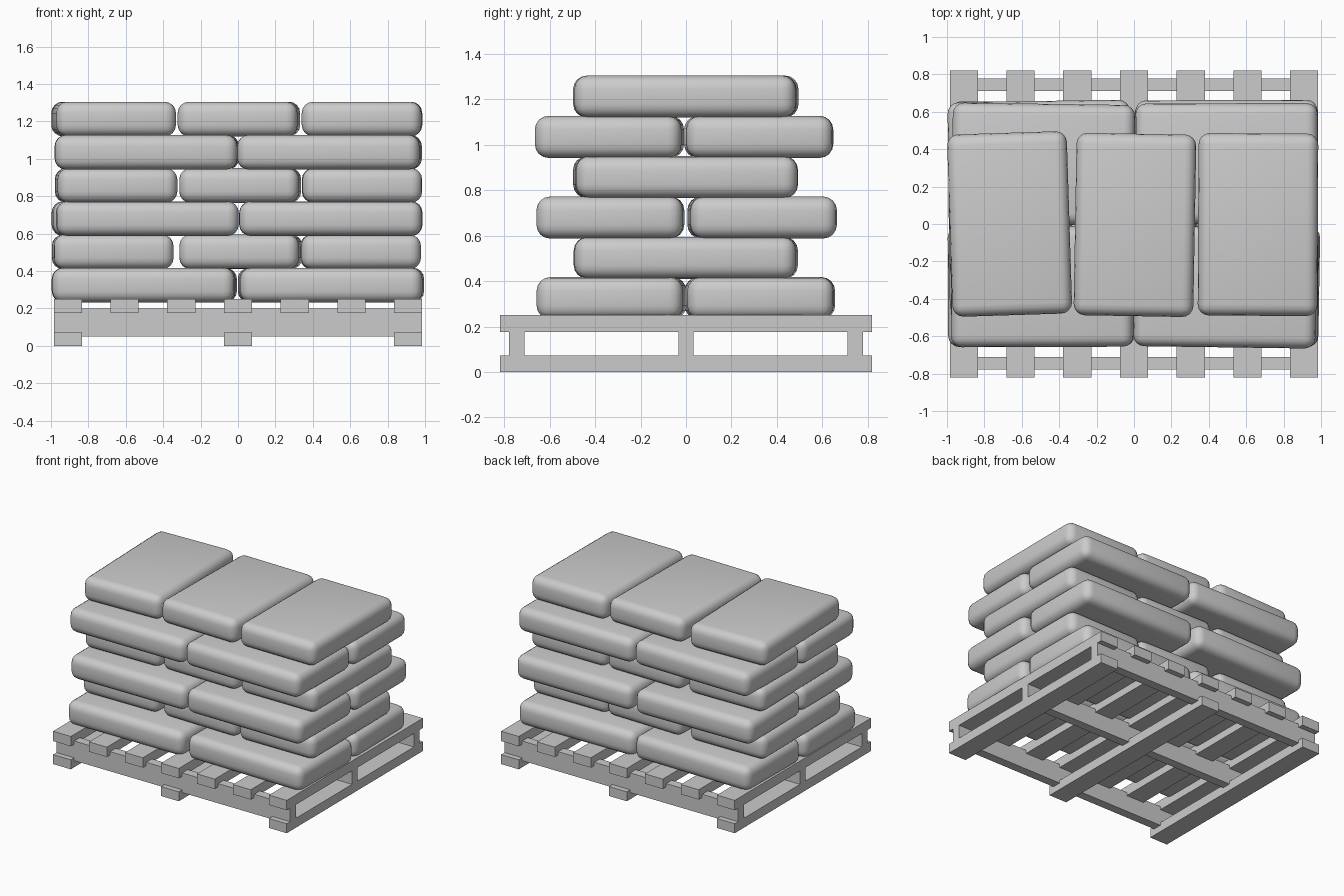
import bpy
import math

cube = bpy.data.objects.get("Cube")
if cube:
    bpy.data.objects.remove(cube, do_unlink=True)

grey = bpy.data.materials.new("plain grey")
colour = (0.6, 0.6, 0.6, 1)
grey.diffuse_color = colour
grey.use_nodes = True
grey.node_tree.nodes["Principled BSDF"].inputs["Base Color"].default_value = colour


def box(name, centre, size, turn=0):
    bpy.ops.mesh.primitive_cube_add(size=1, location=centre)
    obj = bpy.context.object
    obj.name = name
    obj.scale = size
    bpy.ops.object.transform_apply(location=False, rotation=False, scale=True)
    obj.rotation_euler.z = math.radians(turn)
    obj.data.materials.append(grey)
    return obj


def sack(name, centre, size, turn):
    obj = box(name, centre, size, turn)
    bevel = obj.modifiers.new("soft edges", 'BEVEL')
    bevel.width = 0.06
    bevel.segments = 4
    bpy.ops.object.modifier_apply(modifier=bevel.name)
    bpy.ops.object.shade_smooth_by_angle(angle=math.radians(40))


# Pallet: seven deck slats, three stringers, three bottom boards
for i in range(7):
    box("deck_slat", (-0.91 + i * 0.91 / 3, 0, 0.2125), (0.15, 1.64, 0.075))
for y in (-0.745, 0, 0.745):
    box("stringer", (0, y, 0.125), (1.97, 0.068, 0.15))
for x in (-0.91, 0, 0.91):
    box("bottom_board", (x, 0, 0.036), (0.15, 1.64, 0.072))

# Sacks lying lengthwise in two rows of two: x, y, turn in degrees
paired = [
    [(-0.507, -0.333, 0.3), (0.503, -0.328, -1), (-0.497, 0.328, -0.8), (0.49, 0.322, 0.8)],
    [(-0.485, -0.333, 0.3), (0.497, -0.333, -0.4), (-0.505, 0.335, 0.9), (0.495, 0.34, 0.2)],
    [(-0.492, -0.335, 0.2), (0.487, -0.337, -0.8), (-0.485, 0.32, -0.8), (0.495, 0.323, 0.1)],
]
# Sacks lying crosswise in one row of three: x, y, turn in degrees
crossed = [
    [(-0.67, 0, 0.7), (0.015, 0, -1.2), (0.655, -0.005, 0.4)],
    [(-0.652, -0.005, 1), (0.012, 0.002, -0.8), (0.663, 0.002, 0.2)],
    [(-0.665, 0, 1.8), (0.005, -0.005, -1), (0.663, -0.003, -0.3)],
]
thickness = 0.185
for layer in range(6):
    z = 0.325 + layer * 0.1775
    if layer % 2 == 0:
        places, size = paired[layer // 2], (0.975, 0.645, thickness)
    else:
        places, size = crossed[layer // 2], (0.64, 0.975, thickness)
    for x, y, turn in places:
        sack("sack", (x, y, z), size, turn)
